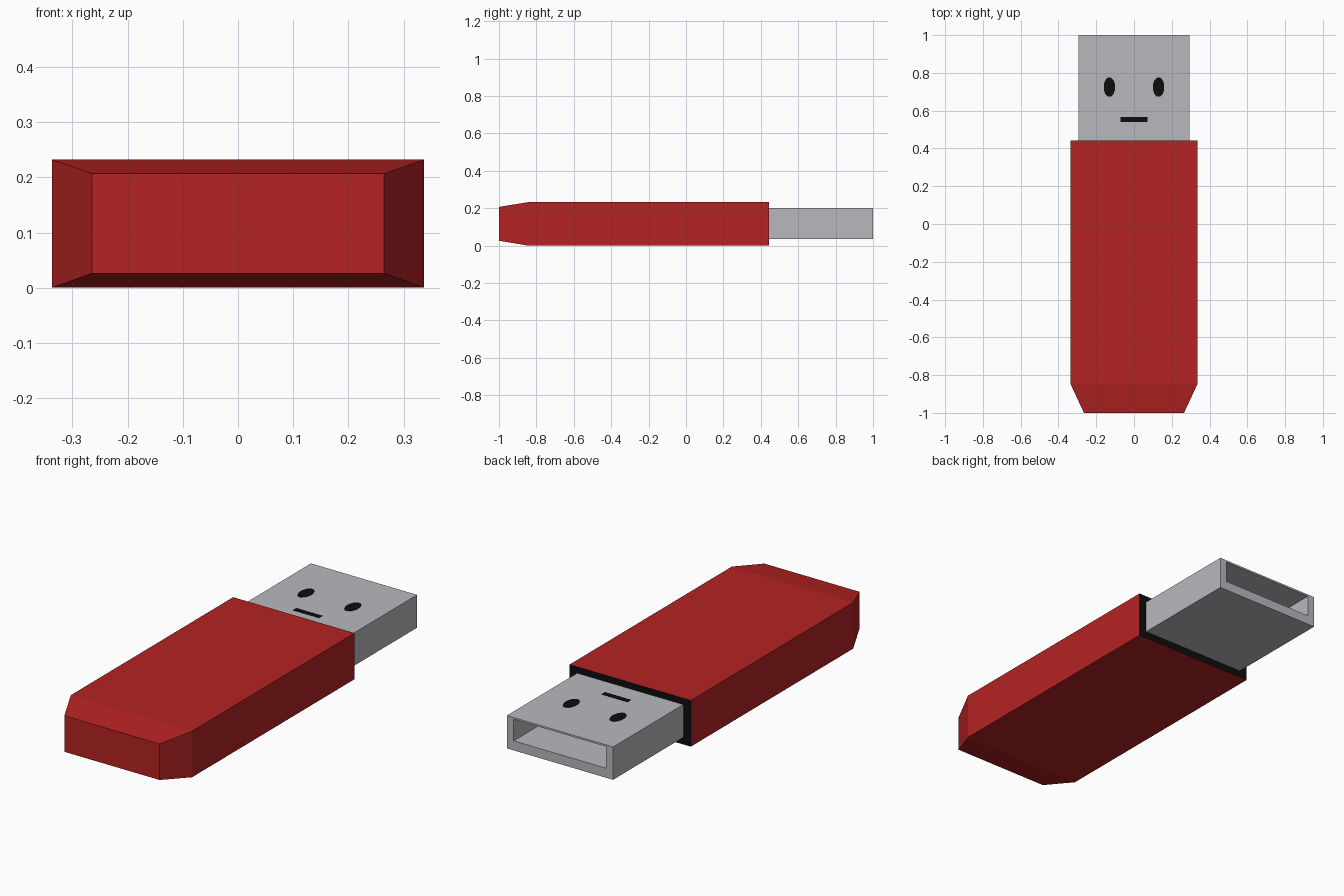
import bpy, bmesh, math

if "Cube" in bpy.data.objects:
    bpy.data.objects.remove(bpy.data.objects["Cube"])


def material(name, rgb):
    m = bpy.data.materials.new(name)
    m.diffuse_color = (*rgb, 1)
    m.use_nodes = True
    m.node_tree.nodes["Principled BSDF"].inputs["Base Color"].default_value = m.diffuse_color
    return m


RED = material("red plastic", (0.46, 0.016, 0.016))
GREY = material("grey metal", (0.48, 0.485, 0.51))
BLACK = material("black", (0.004, 0.004, 0.004))


def finish(bm, name, *mats):
    bmesh.ops.recalc_face_normals(bm, faces=bm.faces)
    me = bpy.data.meshes.new(name)
    bm.to_mesh(me)
    bm.free()
    for m in mats:
        me.materials.append(m)
    ob = bpy.data.objects.new(name, me)
    bpy.context.collection.objects.link(ob)
    return ob


def loft(sections):
    """Rectangular sections (y, half width, z low, z high) joined into a closed solid."""
    bm = bmesh.new()
    rings = [[bm.verts.new((x, y, z)) for x, z in
              ((-w, lo), (w, lo), (w, hi), (-w, hi))] for y, w, lo, hi in sections]
    for a, b in zip(rings, rings[1:]):
        for i in range(4):
            j = (i + 1) % 4
            bm.faces.new((a[i], a[j], b[j], b[i]))
    bm.faces.new(rings[0])
    bm.faces.new(rings[-1])
    return bm


# Casing with a tapered front end and a black back face
bm = loft([(-1, 0.265, 0.026, 0.207), (-0.845, 0.337, 0, 0.232), (0.443, 0.337, 0, 0.232)])
bm.normal_update()
for f in bm.faces:
    if f.calc_center_median().y > 0.4:
        f.material_index = 1
finish(bm, "casing", RED, BLACK)

# Metal plug: outer shell, rim at the tip, then a socket running back inside
TOP = 0.2
finish(loft([(0.43, 0.295, 0.035, TOP), (1, 0.295, 0.035, TOP),
             (1, 0.257, 0.083, 0.191), (0.46, 0.257, 0.083, 0.191)]),
       "plug", GREY)


# Thin face details on top of the plug
def plate(name, x, y, half_x, half_y, sides, turn):
    bm = bmesh.new()
    bmesh.ops.create_cone(bm, cap_ends=True, segments=sides,
                          radius1=1, radius2=1, depth=0.004)
    k = 1 / math.cos(math.pi / sides) if sides == 4 else 1
    for v in bm.verts:
        a = math.atan2(v.co.y, v.co.x) + turn
        v.co = (x + half_x * k * math.cos(a), y + half_y * k * math.sin(a), TOP + v.co.z)
    finish(bm, name, BLACK)


for side, x in (("left", -0.13), ("right", 0.13)):
    plate(side + "_eye", x, 0.725, 0.031, 0.052, 12, math.pi / 12)
plate("mouth", 0, 0.553, 0.072, 0.013, 4, math.pi / 4)
